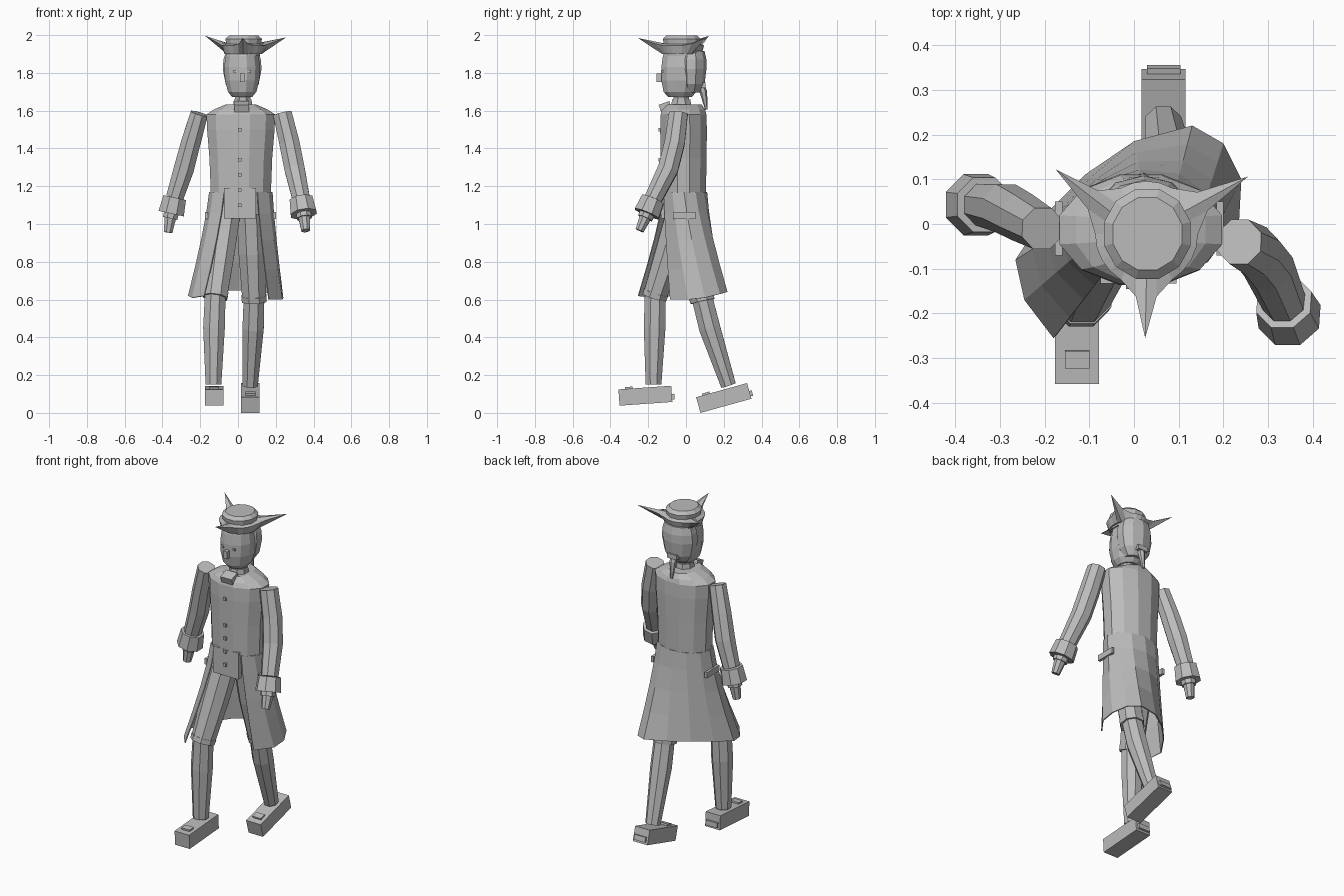
import bpy, bmesh
from math import sin, cos, pi, radians
from mathutils import Vector, Matrix

cube = bpy.data.objects.get("Cube")
if cube:
    bpy.data.objects.remove(cube, do_unlink=True)

grey = bpy.data.materials.new("plain grey")
grey.use_nodes = True
COLOUR = (0.5, 0.5, 0.5, 1)
grey.diffuse_color = COLOUR
grey.node_tree.nodes["Principled BSDF"].inputs["Base Color"].default_value = COLOUR


def finish(name, bm):
    bmesh.ops.recalc_face_normals(bm, faces=bm.faces[:])
    mesh = bpy.data.meshes.new(name)
    bm.to_mesh(mesh)
    bm.free()
    mesh.materials.append(grey)
    obj = bpy.data.objects.new(name, mesh)
    bpy.context.collection.objects.link(obj)
    return obj


def skin(name, rings, closed=True, caps=True):
    """Bridge equal-length rings of points with quads."""
    bm = bmesh.new()
    vs = [[bm.verts.new(p) for p in ring] for ring in rings]
    n = len(vs[0])
    for a, b in zip(vs, vs[1:]):
        for i in range(n if closed else n - 1):
            j = (i + 1) % n
            bm.faces.new((a[i], a[j], b[j], b[i]))
    if caps:
        bm.faces.new(vs[0])
        bm.faces.new(vs[-1])
    return finish(name, bm)


def oval(cx, cy, z, rx, ry, n=12):
    angles = [(i + 0.5) * 2 * pi / n for i in range(n)]
    return [(cx + rx * cos(a), cy + ry * sin(a), z) for a in angles]


def stack(name, cx, cy, levels, n=12):
    """Upright loft; each level is z, rx, ry and an optional y shift."""
    return skin(name, [oval(cx, cy + (lv[3] if len(lv) > 3 else 0), *lv[:3], n) for lv in levels])


def limb(name, joints, n=8):
    """Faceted tube through (x, y, z, radius) joints."""
    pts = [Vector(j[:3]) for j in joints]
    rings = []
    for k, p in enumerate(pts):
        axis = (pts[min(k + 1, len(pts) - 1)] - pts[max(k - 1, 0)]).normalized()
        side = Vector((0, 1, 0)).cross(axis).normalized()
        up = axis.cross(side)
        angles = [(i + 0.5) * 2 * pi / n for i in range(n)]
        rings.append([p + joints[k][3] * (side * cos(a) + up * sin(a)) for a in angles])
    return skin(name, rings)


def box(name, centre, size, pitch=0, offset=(0, 0, 0)):
    """Box pitched about x; offset is measured in the pitched frame."""
    bm = bmesh.new()
    m = (Matrix.Translation(centre) @ Matrix.Rotation(radians(pitch), 4, "X")
         @ Matrix.Translation(offset) @ Matrix.Diagonal((*size, 1)))
    bmesh.ops.create_cube(bm, size=1, matrix=m)
    return finish(name, bm)


# Coat body, shoulder yoke and front flap
stack("coat_body", 0.015, -0.013, [
    (1.05, 0.13, 0.10), (1.17, 0.165, 0.123), (1.35, 0.172, 0.126),
    (1.5, 0.185, 0.128), (1.58, 0.188, 0.125), (1.605, 0.15, 0.118),
    (1.632, 0.085, 0.1)])
box("coat_front_flap", (0.01, -0.118, 1.11), (0.17, 0.03, 0.16))
for i, z in enumerate((1.5, 1.34, 1.26, 1.18, 1.1)):
    box(f"button_{i}", (0.01, -0.138, z), (0.018, 0.014, 0.018))

# Flared coat skirt, open at the front
hem = [(-0.18, -0.255, 0.62), (-0.245, -0.17, 0.61), (-0.265, -0.08, 0.62),
       (-0.2, 0.02, 0.64), (-0.11, 0.11, 0.65), (0, 0.185, 0.65),
       (0.13, 0.22, 0.64), (0.2, 0.18, 0.63), (0.24, 0.1, 0.61),
       (0.235, 0.01, 0.6), (0.165, -0.085, 0.6)]
rows = []
for t in (0, 0.2, 0.45, 0.72, 1):
    row = []
    for i, h in enumerate(hem):
        a = radians(238 - 296 * i / (len(hem) - 1))
        w = Vector((0.015 + 0.168 * cos(a), -0.013 + 0.125 * sin(a), 1.17))
        p = w.lerp(Vector(h), t ** 1.25)
        p.z = w.z + (h[2] - w.z) * t
        row.append(p)
    rows.append(row)
skirt = skin("coat_skirt", rows, closed=False, caps=False)
skirt.modifiers.new("cloth", "SOLIDIFY").thickness = 0.006
for side, x in (("left", 0.192), ("right", -0.168)):
    box(f"{side}_pocket_flap", (x, -0.01, 1.045), (0.016, 0.12, 0.035))

# Arms: sleeve, cuff, wrist band and hand
arms = {
    "left": [(0.235, -0.04, 1.585, 0.054), (0.272, -0.06, 1.43, 0.058),
             (0.3, -0.095, 1.29, 0.058), (0.335, -0.175, 1.13, 0.05),
             (0.35, -0.213, 1.04, 0.04), (0.358, -0.246, 0.965, 0.024)],
    "right": [(-0.205, -0.01, 1.585, 0.05), (-0.25, 0.015, 1.43, 0.056),
              (-0.287, 0.035, 1.29, 0.058), (-0.335, 0.043, 1.14, 0.05),
              (-0.357, 0.043, 1.04, 0.04), (-0.37, 0.04, 0.955, 0.024)]}
for side, j in arms.items():
    limb(f"{side}_sleeve", j[:4])
    a, b = Vector(j[3][:3]), Vector(j[4][:3])
    limb(f"{side}_cuff", [(*a, 0.066), (*a.lerp(b, 0.85), 0.074)])
    limb(f"{side}_wrist_band", [(*a, 0.045), (*b.lerp(a, -0.1), 0.042)])
    limb(f"{side}_hand", [(*b, 0.034), j[5]])

# Legs: breeches, knee band, stocking and buckled shoe
legs = {
    "left": ([(0.065, -0.01, 1.1, 0.08), (0.075, 0.03, 0.85, 0.078), (0.085, 0.085, 0.6, 0.067)],
             [(0.085, 0.085, 0.61, 0.059), (0.08, 0.125, 0.45, 0.061), (0.065, 0.225, 0.145, 0.043)],
             (0.066, 0.2, 0.079), 15.5),
    "right": ([(-0.055, -0.02, 1.1, 0.08), (-0.09, -0.09, 0.85, 0.078), (-0.12, -0.165, 0.62, 0.068)],
              [(-0.12, -0.163, 0.64, 0.059), (-0.127, -0.166, 0.45, 0.062), (-0.13, -0.172, 0.15, 0.045)],
              (-0.127, -0.215, 0.091), 4)}
for side, (thigh, shin, foot, pitch) in legs.items():
    limb(f"{side}_breeches", thigh)
    knee, above = Vector(thigh[2][:3]), Vector(thigh[1][:3])
    limb(f"{side}_knee_band", [(*knee.lerp(above, 0.08), 0.072), (*knee.lerp(above, -0.04), 0.07)])
    limb(f"{side}_stocking", shin)
    box(f"{side}_shoe", foot, (0.098, 0.28, 0.086), pitch)
    box(f"{side}_shoe_buckle", foot, (0.055, 0.04, 0.014), pitch, (0, -0.085, 0.046))
    box(f"{side}_shoe_heel_tab", foot, (0.075, 0.014, 0.03), pitch, (0, 0.146, -0.015))

# Neck, collar and cravat
stack("neck", 0.025, -0.025, [(1.6, 0.045, 0.045), (1.71, 0.045, 0.045)], 8)
stack("collar", 0.025, -0.025, [(1.625, 0.055, 0.058), (1.66, 0.05, 0.052)], 8)
box("cravat", (0.02, -0.11, 1.622), (0.075, 0.06, 0.04), 20)

# Head and face
hx, hy = 0.022, -0.022
stack("head", hx, hy, [
    (1.672, 0.055, 0.065, -0.01), (1.7, 0.078, 0.09, -0.01), (1.76, 0.094, 0.108, -0.004),
    (1.83, 0.099, 0.112), (1.89, 0.09, 0.104), (1.92, 0.075, 0.09)])
box("nose", (hx, -0.14, 1.775), (0.024, 0.03, 0.045))
for side, x in (("left", 0.037), ("right", -0.037)):
    box(f"{side}_eye", (hx + x, -0.127, 1.808), (0.02, 0.012, 0.012))

# Hair: back cap, side curls, ribbon and pigtail
stack("hair", hx, 0.028, [
    (1.695, 0.06, 0.045), (1.74, 0.092, 0.07), (1.82, 0.108, 0.08),
    (1.87, 0.104, 0.08), (1.915, 0.09, 0.07)], 10)
for side, s in (("left", 1), ("right", -1)):
    for i, z in enumerate((1.765, 1.81)):
        x = hx + s * 0.108
        limb(f"{side}_curl_{i}", [(x, -0.072, z, 0.022), (x, 0.002, z, 0.022)], 6)
box("hair_ribbon", (hx, 0.092, 1.735), (0.065, 0.025, 0.028))
limb("pigtail", [(hx, 0.07, 1.76, 0.018), (hx, 0.092, 1.7, 0.02), (hx, 0.108, 1.605, 0.007)], 6)

# Hat crown
stack("hat_crown", 0.03, hy, [
    (1.89, 0.09, 0.096), (1.945, 0.094, 0.098), (1.98, 0.1, 0.104), (1.998, 0.08, 0.084)])

# Three-cornered brim drawn out to spikes
tips = {18: (0.025, -0.255, 1.985), 2: (0.255, 0.106, 1.988), 10: (-0.175, 0.122, 1.997)}
lower, upper, inner = [], [], []
for i in range(24):
    a = 2 * pi * i / 24
    c, s = cos(a), sin(a)
    lower.append((0.028 + 0.1 * c, hy + 0.104 * s, 1.9))
    upper.append(tips.get(i, (0.028 + 0.115 * c, hy + 0.118 * s, 1.945)))
    inner.append((0.028 + 0.088 * c, hy + 0.092 * s, 1.955))
for k, tip in tips.items():
    for d in (-1, 1):
        i = (k + d) % 24
        upper[i] = Vector(upper[i]).lerp(Vector(tip), 0.22)
skin("hat_brim", [lower, upper, inner])
